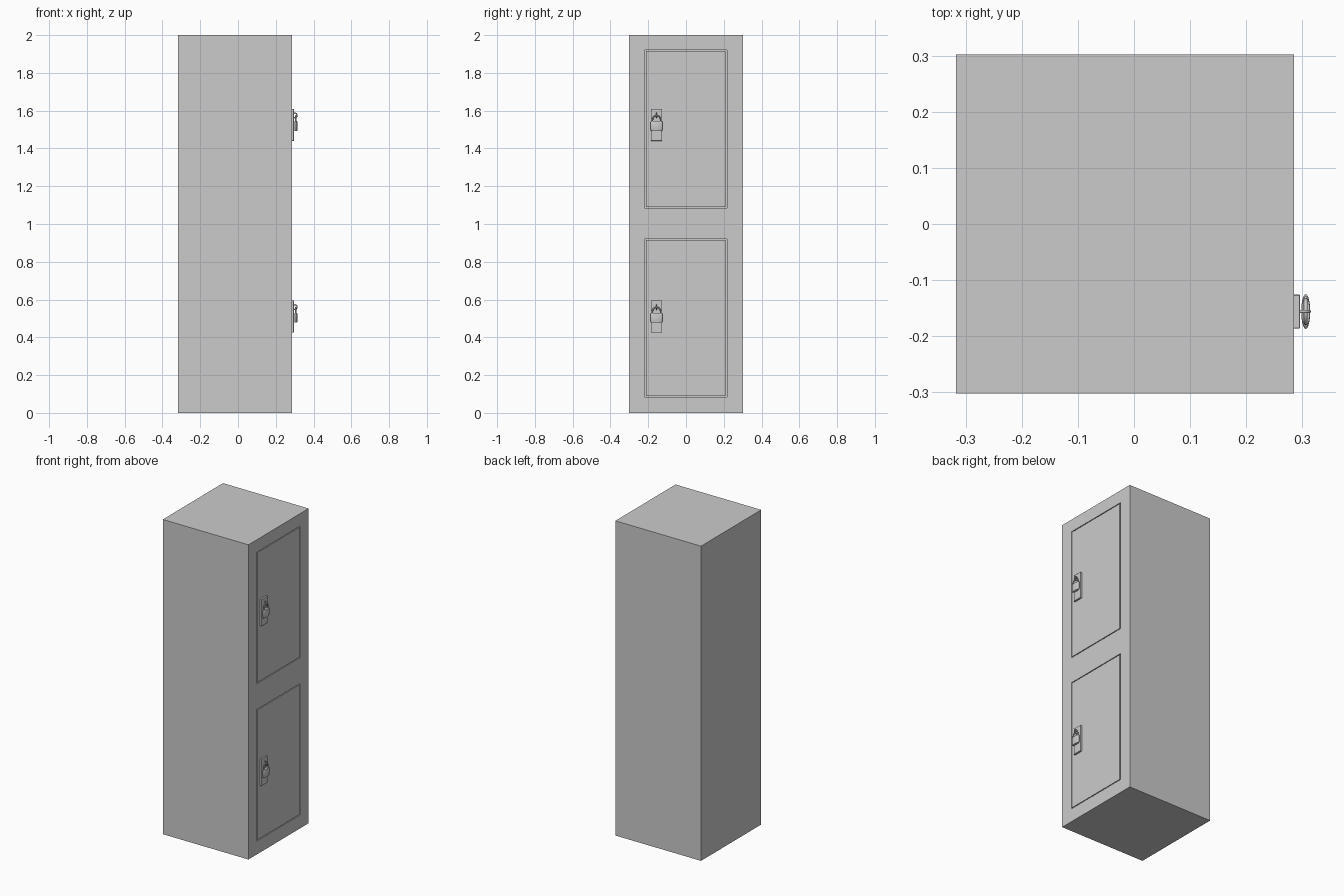
import bpy, bmesh, math
from mathutils import Vector

if "Cube" in bpy.data.objects:
    bpy.data.objects.remove(bpy.data.objects["Cube"])

LOCK_Y = -0.156


def mesh_object(name, bm):
    bmesh.ops.recalc_face_normals(bm, faces=bm.faces)
    me = bpy.data.meshes.new(name)
    bm.to_mesh(me)
    bm.free()
    ob = bpy.data.objects.new(name, me)
    bpy.context.collection.objects.link(ob)
    return ob


def box(name, x, y, z, bevel=0):
    bm = bmesh.new()
    bmesh.ops.create_cube(bm, size=1)
    for v in bm.verts:
        v.co = Vector([(r[0] + r[1]) / 2 + c * (r[1] - r[0]) for r, c in zip((x, y, z), v.co)])
    ob = mesh_object(name, bm)
    if bevel:
        mod = ob.modifiers.new("Bevel", 'BEVEL')
        mod.width, mod.segments = bevel, 1
    return ob


def smooth(ob):
    bpy.ops.object.select_all(action='DESELECT')
    ob.select_set(True)
    bpy.context.view_layer.objects.active = ob
    bpy.ops.object.shade_smooth_by_angle(angle=math.radians(35))


def tube(name, points, radius, cyclic=False):
    cu = bpy.data.curves.new(name, 'CURVE')
    cu.dimensions = '3D'
    cu.bevel_depth, cu.bevel_resolution, cu.use_fill_caps = radius, 2, True
    sp = cu.splines.new('POLY')
    sp.points.add(len(points) - 1)
    for p, co in zip(sp.points, points):
        p.co = (*co, 1)
    sp.use_cyclic_u = cyclic
    ob = bpy.data.objects.new(name, cu)
    bpy.context.collection.objects.link(ob)
    return ob


def padlock_body(name, z0, z1):
    # Elliptical block with chamfered rims
    bm = bmesh.new()
    rings = []
    for z, s in ((z0, 0.88), (z0 + 0.003, 1), (z1 - 0.003, 1), (z1, 0.88)):
        rings.append([bm.verts.new((0.306 + 0.008 * s * math.cos(i * math.tau / 32),
                                    LOCK_Y + 0.031 * s * math.sin(i * math.tau / 32), z))
                      for i in range(32)])
    for a, b in zip(rings, rings[1:]):
        for i in range(32):
            j = (i + 1) % 32
            bm.faces.new((a[i], a[j], b[j], b[i]))
    bm.faces.new(rings[0])
    bm.faces.new(rings[-1])
    smooth(mesh_object(name, bm))


# Cabinet with two hollow compartments
cabinet = box("cabinet", (-0.317, 0.285), (-0.302, 0.302), (0, 2))

for level, z in (("lower", 0.085), ("upper", 1.085)):
    cutter = box(level + "_opening", (-0.29, 0.35), (-0.22, 0.217), (z, z + 0.835))
    cutter.hide_render = True
    cutter.hide_set(True)
    cut = cabinet.modifiers.new(level + " opening", 'BOOLEAN')
    cut.operation, cut.solver, cut.object = 'DIFFERENCE', 'EXACT', cutter

    # Flush door with a narrow gap
    box(level + "_door", (0.26, 0.285), (-0.213, 0.21), (z + 0.005, z + 0.83))

    # Hasp plate, padlock, shackle and staple
    b = 0.425 if level == "lower" else 1.44
    box(level + "_hasp_plate", (0.284, 0.296), (LOCK_Y - 0.03, LOCK_Y + 0.03), (b, b + 0.17), 0.001)
    padlock_body(level + "_padlock", b + 0.053, b + 0.104)
    arc = [(0.306, LOCK_Y + 0.021 * math.cos(t * math.pi / 16),
            b + 0.113 + 0.021 * math.sin(t * math.pi / 16)) for t in range(17)]
    legs = [(0.306, LOCK_Y + s * 0.021, b + 0.1) for s in (1, -1)]
    tube(level + "_shackle", [legs[0]] + arc + [legs[1]], 0.0035)
    tube(level + "_staple", [(0.302 + 0.0105 * math.cos(t * math.tau / 24), LOCK_Y,
                              b + 0.135 + 0.0125 * math.sin(t * math.tau / 24))
                             for t in range(24)], 0.003, True)
